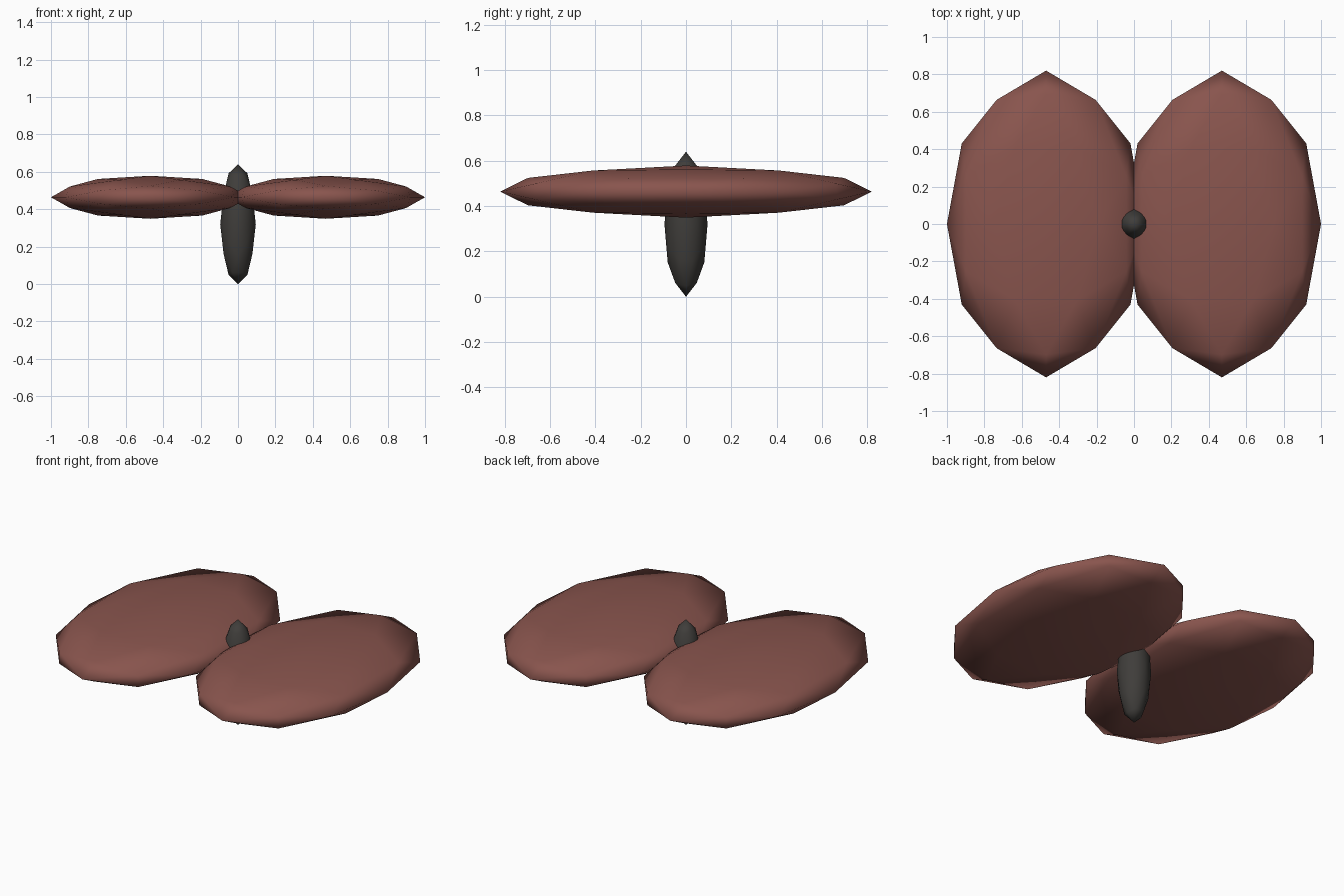
import bpy, bmesh, math
from itertools import product
from mathutils import Vector

if "Cube" in bpy.data.objects:
    bpy.data.objects.remove(bpy.data.objects["Cube"])


def material(name, rgb):
    m = bpy.data.materials.new(name)
    m.diffuse_color = (*rgb, 1)
    m.use_nodes = True
    m.node_tree.nodes["Principled BSDF"].inputs["Base Color"].default_value = m.diffuse_color
    return m


def ellipsoid(name, centre, radii, mat):
    """Smooth 80-face icosphere with an edge midpoint on every axis, stretched to the radii."""
    a, b = math.sin(math.radians(31.7175)), math.cos(math.radians(31.7175))
    points = set()
    for s, t, u in product((-1, 1), repeat=3):
        for p in ((b * s, a * t, 0), (s, 0, 0), (0.5 * s, 0.809017 * t, 0.309017 * u)):
            for k in range(3):  # cyclic axis swaps
                points.add(p[-k:] + p[:-k] if k else p)
    bm = bmesh.new()
    for p in sorted(points):
        bm.verts.new(p)
    bmesh.ops.convex_hull(bm, input=bm.verts[:])
    bmesh.ops.recalc_face_normals(bm, faces=bm.faces[:])
    bmesh.ops.scale(bm, vec=Vector(radii), verts=bm.verts[:])
    for f in bm.faces:
        f.smooth = True
    mesh = bpy.data.meshes.new(name)
    bm.to_mesh(mesh)
    bm.free()
    mesh.materials.append(mat)
    ob = bpy.data.objects.new(name, mesh)
    ob.location = centre
    bpy.context.collection.objects.link(ob)
    return ob


red = material("dull_red", (0.25, 0.09, 0.075))
dark = material("charcoal", (0.05, 0.047, 0.043))

# Upright spindle body
ellipsoid("body", (0, 0, 0.32), (0.095, 0.095, 0.32), dark)

# Pair of flat oval wings meeting at the middle
for side, x in (("left", -0.47), ("right", 0.47)):
    ellipsoid(side + "_wing", (x, 0, 0.464), (0.53, 0.82, 0.115), red)
